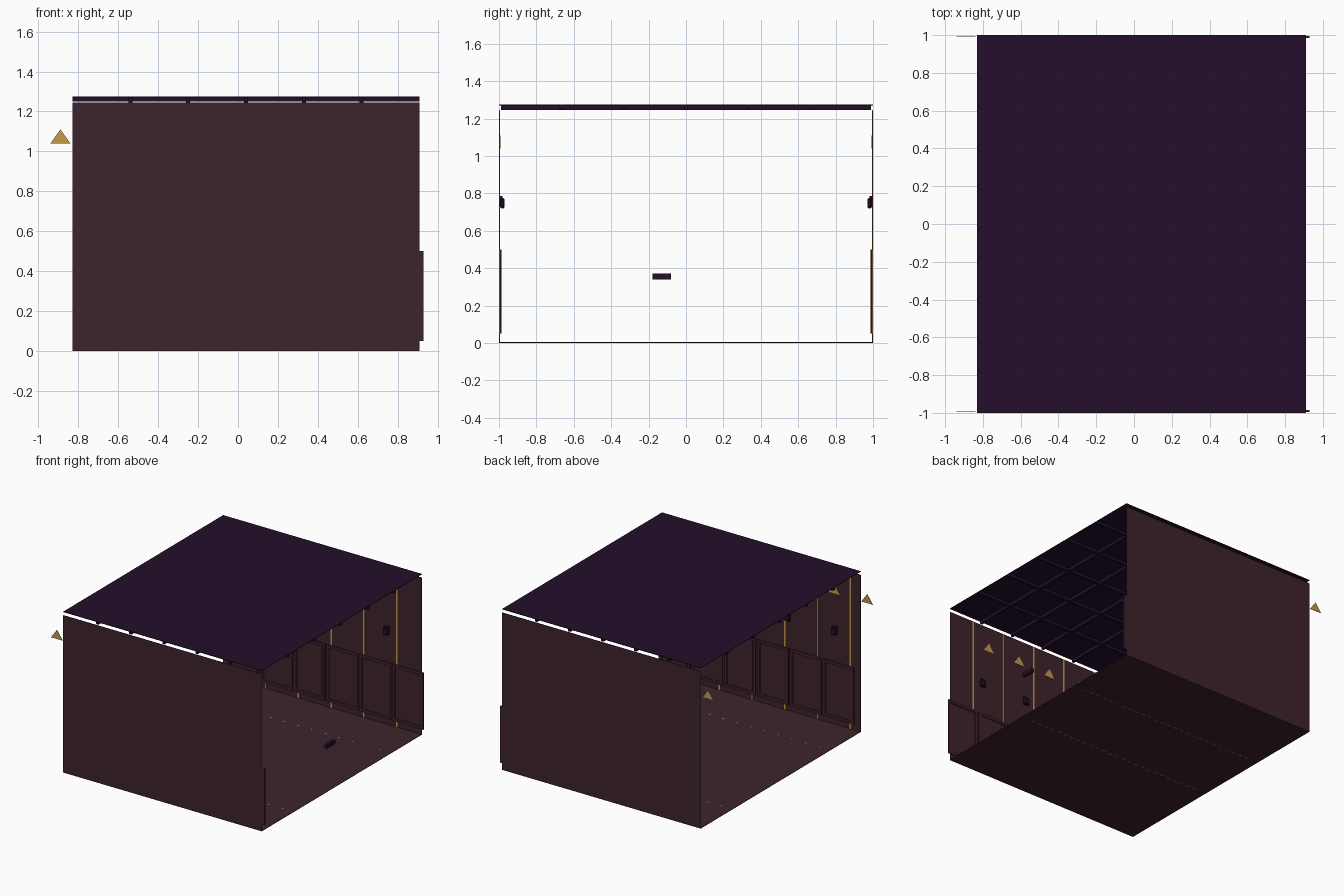
import bpy
import bmesh

cube = bpy.data.objects.get("Cube")
if cube:
    bpy.data.objects.remove(cube, do_unlink=True)


def material(name, rgb):
    m = bpy.data.materials.new(name)
    m.use_nodes = True
    m.diffuse_color = (*rgb, 1)
    m.node_tree.nodes["Principled BSDF"].inputs["Base Color"].default_value = (*rgb, 1)
    return m


MAROON = material("dark maroon", (0.048, 0.017, 0.026))
PURPLE = material("deep purple", (0.017, 0.0045, 0.024))
GOLD = material("antique gold", (0.56, 0.32, 0.07))


def finish(name, bm, mat):
    bmesh.ops.recalc_face_normals(bm, faces=bm.faces)
    mesh = bpy.data.meshes.new(name)
    bm.to_mesh(mesh)
    bm.free()
    mesh.materials.append(mat)
    obj = bpy.data.objects.new(name, mesh)
    bpy.context.collection.objects.link(obj)
    return obj


def box(name, mat, x, y, z, bevel=0):
    """Box from (low, high) ranges on each axis."""
    bm = bmesh.new()
    bmesh.ops.create_cube(bm, size=1)
    for v in bm.verts:
        v.co = [r[0] if c < 0 else r[1] for c, r in zip(v.co, (x, y, z))]
    if bevel:
        bmesh.ops.bevel(bm, geom=bm.edges[:], offset=bevel, segments=1, affect='EDGES')
    return finish(name, bm, mat)


def span(center, width):
    return center - width / 2, center + width / 2


def wall_span(side, a, b):
    """Y range measured from the room centre towards one wall."""
    return tuple(sorted((side * a, side * b)))


def wainscot_panel(name, side, x):
    """Thin panel with a recessed field on the room side."""
    bm = bmesh.new()
    bmesh.ops.create_cube(bm, size=1)
    xs, ys, zs = span(x, 0.272), wall_span(side, 0.986, 0.995), (0.05, 0.5)
    for v in bm.verts:
        v.co = [r[0] if c < 0 else r[1] for c, r in zip(v.co, (xs, ys, zs))]
    bm.normal_update()
    inner = [f for f in bm.faces if f.normal.y * side < -0.9]
    bmesh.ops.inset_region(bm, faces=inner, thickness=0.03)
    bmesh.ops.inset_region(bm, faces=inner, thickness=0.006, depth=-0.005)
    return finish(name, bm, MAROON)


def triangle_plate(name, side, x):
    """Flat triangular ornament, point up."""
    bm = bmesh.new()
    corners = [(x - 0.05, 1.04), (x + 0.05, 1.04), (x, 1.11)]
    face = bm.faces.new([bm.verts.new((px, side * 0.992, pz)) for px, pz in corners])
    ext = bmesh.ops.extrude_face_region(bm, geom=[face])
    moved = [g for g in ext["geom"] if isinstance(g, bmesh.types.BMVert)]
    bmesh.ops.translate(bm, verts=moved, vec=(0, side * 0.004, 0))
    return finish(name, bm, GOLD)


X0, X1 = -0.83, 0.91
LENGTH = (X0, X1)
BAY = 0.287

# Floor and ceiling sheets
box("floor", MAROON, LENGTH, (-1, 1), (0.001, 0.004))
box("ceiling", PURPLE, LENGTH, (-1, 1), (1.270, 1.274))

# Coffered ceiling beams, both directions
for i in range(1, 6):
    box(f"cross_beam_{i}", PURPLE, span(X0 + i * (X1 - X0) / 6, 0.02), (-0.99, 0.99), (1.246, 1.271))
    box(f"long_beam_{i}", PURPLE, LENGTH, span(-1 + i / 3, 0.02), (1.249, 1.271))

for side, label in ((-1, "front"), (1, "back")):
    # Wall sheet
    box(f"{label}_wall", MAROON, LENGTH, wall_span(side, 0.997, 1), (0, 1.245))
    for i in range(6):
        # Gold strips, wainscot and ornaments, one of each per bay
        box(f"{label}_gold_strip_{i}", GOLD, span(-0.742 + i * BAY, 0.012),
            wall_span(side, 0.9945, 0.9975), (0.004, 1.243))
        wainscot_panel(f"{label}_wainscot_{i}", side, 0.794 - i * BAY)
        triangle_plate(f"{label}_triangle_{i}", side, -0.89 + i * BAY)
    # Wall lamps
    for i, x in enumerate((-0.61, -0.2, 0.2, 0.61)):
        box(f"{label}_lamp_plate_{i}", PURPLE, span(x, 0.035), wall_span(side, 0.98, 0.998), (0.725, 0.785))
        box(f"{label}_lamp_{i}", PURPLE, span(x, 0.05), wall_span(side, 0.97, 0.992), (0.72, 0.775), 0.006)
    # Row of floor studs
    for i in range(14):
        box(f"{label}_floor_stud_{i}", GOLD, span(-0.74 + i * 0.12, 0.02),
            span(side * 0.61, 0.01), (0.003, 0.006))

# Slim inlays under the floor
for i, y in enumerate((-0.18, 0.41)):
    for k in range(26):
        box(f"floor_inlay_{i}_{k}", GOLD, span(-0.72 + k * 0.061, 0.03), span(y, 0.006), (0, 0.002))

# Handle at the open end
box("end_handle", PURPLE, (0.885, 0.908), span(-0.13, 0.1), (0.34, 0.372))
